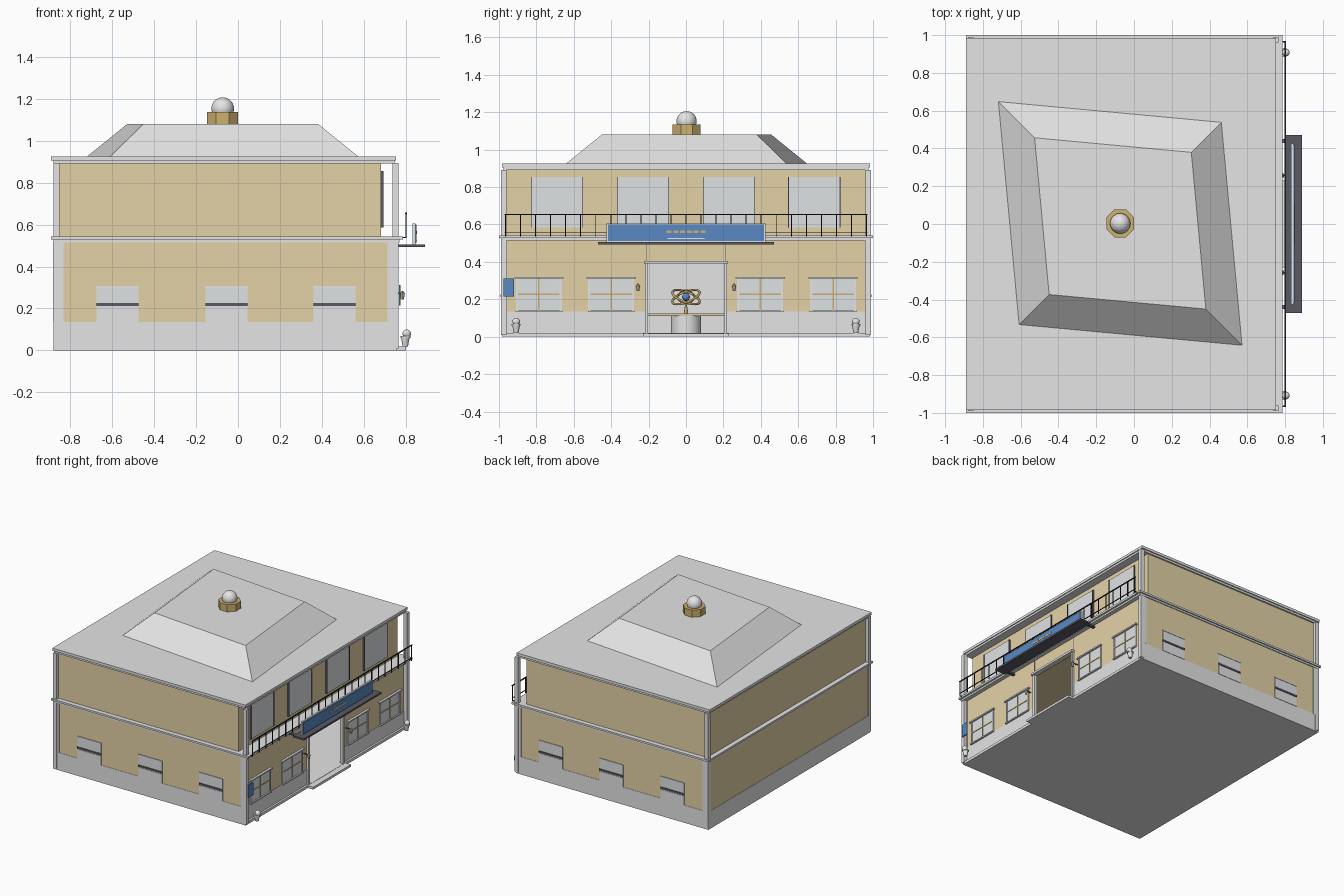
import bpy
import bmesh
from math import radians, pi
from mathutils import Matrix

if "Cube" in bpy.data.objects:
    bpy.data.objects.remove(bpy.data.objects["Cube"])


def material(name, r, g, b):
    m = bpy.data.materials.new(name)
    m.use_nodes = True
    m.diffuse_color = (r, g, b, 1)
    m.node_tree.nodes["Principled BSDF"].inputs["Base Color"].default_value = (r, g, b, 1)
    return m


GREY = material("pale grey stone", 0.78, 0.78, 0.79)
TAN = material("tan plaster", 0.78, 0.65, 0.39)
GLASS = material("pale window", 0.74, 0.76, 0.77)
DARK = material("dark metal", 0.10, 0.10, 0.13)
BLACK = material("black iron", 0.02, 0.02, 0.025)
BLUE = material("sign blue", 0.10, 0.25, 0.55)
GOLD = material("brass", 0.62, 0.44, 0.16)


def finish(name, bm, mat, smooth=False):
    me = bpy.data.meshes.new(name)
    bm.to_mesh(me)
    bm.free()
    me.materials.append(mat)
    for p in me.polygons:
        p.use_smooth = smooth
    ob = bpy.data.objects.new(name, me)
    bpy.context.collection.objects.link(ob)
    return ob


def boxes(name, mat, *spans):
    """One object from spans of (x0, x1, y0, y1, z0, z1)."""
    bm = bmesh.new()
    for x0, x1, y0, y1, z0, z1 in spans:
        mid = Matrix.Translation(((x0 + x1) / 2, (y0 + y1) / 2, (z0 + z1) / 2))
        size = Matrix.Diagonal((x1 - x0, y1 - y0, z1 - z0, 1))
        bmesh.ops.create_cube(bm, size=1, matrix=mid @ size)
    return finish(name, bm, mat)


def cone(name, mat, at, r1, r2, z0, z1, sides, turn=0.0, scale=(1, 1), smooth=False):
    bm = bmesh.new()
    m = Matrix.Translation((at[0], at[1], (z0 + z1) / 2)) @ Matrix.Rotation(turn, 4, "Z")
    m = m @ Matrix.Diagonal((scale[0], scale[1], 1, 1))
    bmesh.ops.create_cone(bm, cap_ends=True, segments=sides, radius1=r1, radius2=r2,
                          depth=z1 - z0, matrix=m)
    ob = finish(name, bm, mat, smooth)
    for p in ob.data.polygons:
        if len(p.vertices) > 4:
            p.use_smooth = False
    return ob


def ball(name, mat, at, r):
    bm = bmesh.new()
    bmesh.ops.create_uvsphere(bm, u_segments=24, v_segments=14, radius=r,
                              matrix=Matrix.Translation(at))
    return finish(name, bm, mat, True)


def shell(x0, x1, y, z0, z1, t, door, top):
    """Spans of a hollow storey with a doorway in its +x wall."""
    spans = [(x0, x0 + t, -y, y, z0, z1),
             (x0 + t, x1, -y, -y + t, z0, z1), (x0 + t, x1, y - t, y, z0, z1),
             (x1 - t, x1, -y + t, -door, z0, z1), (x1 - t, x1, door, y - t, z0, z1)]
    if top:
        spans.append((x1 - t, x1, -door, door, top, z1))
    return spans


# Ground storey: plinth, floor, thin flush walls and an inner room
DOOR = 0.205
boxes("ground_floor", GREY, (-0.88, 0.755, -0.985, 0.985, 0, 0.02))
boxes("plinth", GREY, *shell(-0.88, 0.74, 0.985, 0.02, 0.135, 0.012, DOOR, None))
boxes("lower_walls", TAN, *shell(-0.878, 0.738, 0.983, 0.135, 0.52, 0.012, DOOR, 0.39))
boxes("corner_pilasters", GREY, *[(x0, x1, y0, y1, 0.135, 0.516)
                                  for x0, x1 in ((-0.881, -0.832), (0.712, 0.741))
                                  for y0, y1 in ((-0.986, -0.957), (0.957, 0.986))])
boxes("room_back_wall", GREY, (-0.02, 0.0, -0.97, 0.97, 0.02, 0.5))
boxes("room_ceiling", TAN, (-0.86, 0.725, -0.97, 0.97, 0.5, 0.52))

# Upper storey, balcony ledge, roof slab and corner posts
boxes("ledge", GREY, (-0.88, 0.77, -0.99, 0.99, 0.515, 0.528),
      (-0.89, 0.785, -1, 1, 0.528, 0.542))
boxes("upper_walls", TAN, (-0.855, 0.682, -0.965, 0.965, 0.542, 0.9))
boxes("roof_slab", GREY, (-0.88, 0.745, -0.977, 0.977, 0.89, 0.905),
      (-0.89, 0.752, -0.985, 0.985, 0.905, 0.925))
boxes("corner_posts", GREY, *[(x - 0.015, x + 0.015, y - 0.014, y + 0.014, 0.01, 0.892)
                              for x in (-0.865, 0.75) for y in (-0.975, 0.975)])

# Skewed hipped roof with its finial
PEAK = (-0.073, 0.003)
cone("hipped_roof", GREY, PEAK, 1, 0.703, 0.925, 1.08, 4, pi / 4, (0.757, 0.912))
cone("finial_base", GOLD, PEAK, 0.08, 0.08, 1.08, 1.135, 8, pi / 8)
ball("finial_ball", GREY, (*PEAK, 1.152), 0.054)

# Side windows, the same on both long sides
for side, label in ((-1, "near"), (1, "far")):
    panes, bars, trims = [], [], []
    for x in (-0.575, -0.055, 0.46):
        def span(half, depth, z0, z1):
            a, b = sorted((side * 0.975, side * depth))
            return (x - half, x + half, a, b, z0, z1)
        panes.append(span(0.1, 0.986, 0.135, 0.305))
        trims.append(span(0.102, 0.989, 0.298, 0.306))
        trims.append(span(0.1, 0.988, 0.135, 0.205))
        bars.append(span(0.1, 0.991, 0.211, 0.225))
    boxes(label + "_side_windows", GLASS, *panes)
    boxes(label + "_side_window_trim", GREY, *trims)
    boxes(label + "_side_window_bars", DARK, *bars)

# Facade windows on the ground storey
panes, trims, mullions = [], [], []
for y in (-0.786, -0.4, 0.396, 0.786):
    panes.append((0.73, 0.742, y - 0.122, y + 0.122, 0.137, 0.31))
    trims.append((0.73, 0.755, y - 0.132, y + 0.132, 0.31, 0.32))
    trims.append((0.73, 0.752, y - 0.125, y + 0.125, 0.132, 0.141))
    for s in (-1, 1):
        trims.append((0.73, 0.746, y + s * 0.117 - 0.006, y + s * 0.117 + 0.006, 0.141, 0.31))
    mullions.append((0.735, 0.745, y - 0.004, y + 0.004, 0.141, 0.31))
    mullions.append((0.735, 0.745, y - 0.111, y + 0.111, 0.222, 0.23))
boxes("facade_windows", GLASS, *panes)
boxes("facade_window_trim", GREY, *trims)
boxes("facade_window_mullions", GOLD, *mullions)

# Tall balcony windows with slim dark jambs
panes, jambs = [], []
for y in (-0.69, -0.23, 0.23, 0.686):
    panes.append((0.675, 0.69, y - 0.136, y + 0.136, 0.585, 0.855))
    for s in (-1, 1):
        jambs.append((0.675, 0.694, y + s * 0.138 - 0.002, y + s * 0.138 + 0.002, 0.585, 0.855))
boxes("balcony_windows", GLASS, *panes)
boxes("balcony_window_jambs", DARK, *jambs)

# Balcony railing
RAIL = 0.8
count = 25
posts = [(RAIL - 0.003, RAIL + 0.003, y - 0.0025, y + 0.0025, 0.535, 0.655)
         for y in (-0.965 + 1.93 * i / (count - 1) for i in range(count))]
boxes("railing", BLACK, *posts,
      (RAIL - 0.004, RAIL + 0.004, -0.97, 0.97, 0.651, 0.657),
      (RAIL - 0.003, RAIL + 0.003, -0.97, 0.97, 0.556, 0.56))
boxes("railing_brackets", BLACK, *[(0.77, RAIL, y - 0.003, y + 0.003, 0.535, 0.541)
                                   for y in (-0.965, 0.965)])

# Entrance canopy and sign board with plain stripes
boxes("canopy", DARK, (0.798, 0.89, -0.47, 0.47, 0.493, 0.506),
      *[(0.735, 0.798, s * 0.44 - 0.01, s * 0.44 + 0.01, 0.493, 0.506) for s in (-1, 1)])
boxes("sign_frame", GREY, (0.832, 0.845, -0.425, 0.425, 0.506, 0.605))
boxes("sign_board", BLUE, (0.845, 0.851, -0.417, 0.417, 0.512, 0.599))
boxes("sign_dashes", GOLD, *[(0.851, 0.853, y - 0.013, y + 0.013, 0.555, 0.569)
                             for y in (-0.09, -0.054, -0.018, 0.018, 0.054, 0.09)])
boxes("sign_underline", GREY, (0.851, 0.853, -0.1, 0.1, 0.523, 0.527))
boxes("canopy_rods", DARK, *[(0.737, 0.742, s * 0.213 - 0.002, s * 0.213 + 0.002, 0.4, 0.515)
                             for s in (-1, 1)])

# Doorway surround and step
boxes("door_surround", GREY, (0.725, 0.765, -0.225, 0.225, 0.39, 0.406),
      *[(0.728, 0.752, s * 0.211 - 0.009, s * 0.211 + 0.009, 0.02, 0.39) for s in (-1, 1)])
boxes("door_step", GREY, (0.74, 0.8, -0.23, 0.23, 0, 0.018))

# Lobby counter with the ringed ornament
LOBBY = (0.36, 0)
cone("counter_pedestal", GREY, LOBBY, 0.08, 0.08, 0.02, 0.11, 32, smooth=True)
boxes("counter_top", GREY, (0.28, 0.44, -0.22, 0.22, 0.11, 0.124))
boxes("counter_edge", GOLD, (0.44, 0.444, -0.22, 0.22, 0.112, 0.118))
ball("ornament_core", BLUE, (*LOBBY, 0.212), 0.021)
cone("ornament_stem", GOLD, LOBBY, 0.012, 0.005, 0.124, 0.17, 12, smooth=True)
for i, (lean, tilt) in enumerate(((22, 20), (22, -20), (60, 0))):
    bpy.ops.mesh.primitive_torus_add(major_radius=0.078, minor_radius=0.006,
                                     major_segments=32, minor_segments=8,
                                     location=(*LOBBY, 0.212))
    ring = bpy.context.object
    ring.name = "ornament_ring_%d" % (i + 1)
    ring.rotation_euler = (radians(tilt), radians(lean), 0)
    ring.scale = (1, 1, 1) if i < 2 else (0.55, 0.55, 0.55)
    ring.data.materials.append(GOLD)
    bpy.ops.object.shade_smooth()

# Planters and wall lamps either side of the door
for side, label in ((-1, "right"), (1, "left")):
    y = side * 0.908
    cone(label + "_planter", GREY, (0.797, y), 0.013, 0.02, 0.02, 0.06, 16, smooth=True)
    cone(label + "_planter_rim", GREY, (0.797, y), 0.024, 0.024, 0.06, 0.068, 16, smooth=True)
    ball(label + "_planter_shrub", GREY, (0.804, y, 0.08), 0.02)
    y = side * 0.257
    cone(label + "_lamp", GREY, (0.783, y), 0.007, 0.011, 0.243, 0.268, 8)
    cone(label + "_lamp_cap", GOLD, (0.783, y), 0.014, 0.003, 0.268, 0.284, 8)
    boxes(label + "_lamp_arm", DARK, (0.735, 0.783, y - 0.003, y + 0.003, 0.27, 0.276))

# Blue plaque on the corner post
boxes("plaque", BLUE, (0.766, 0.774, -0.975, -0.92, 0.215, 0.312))
